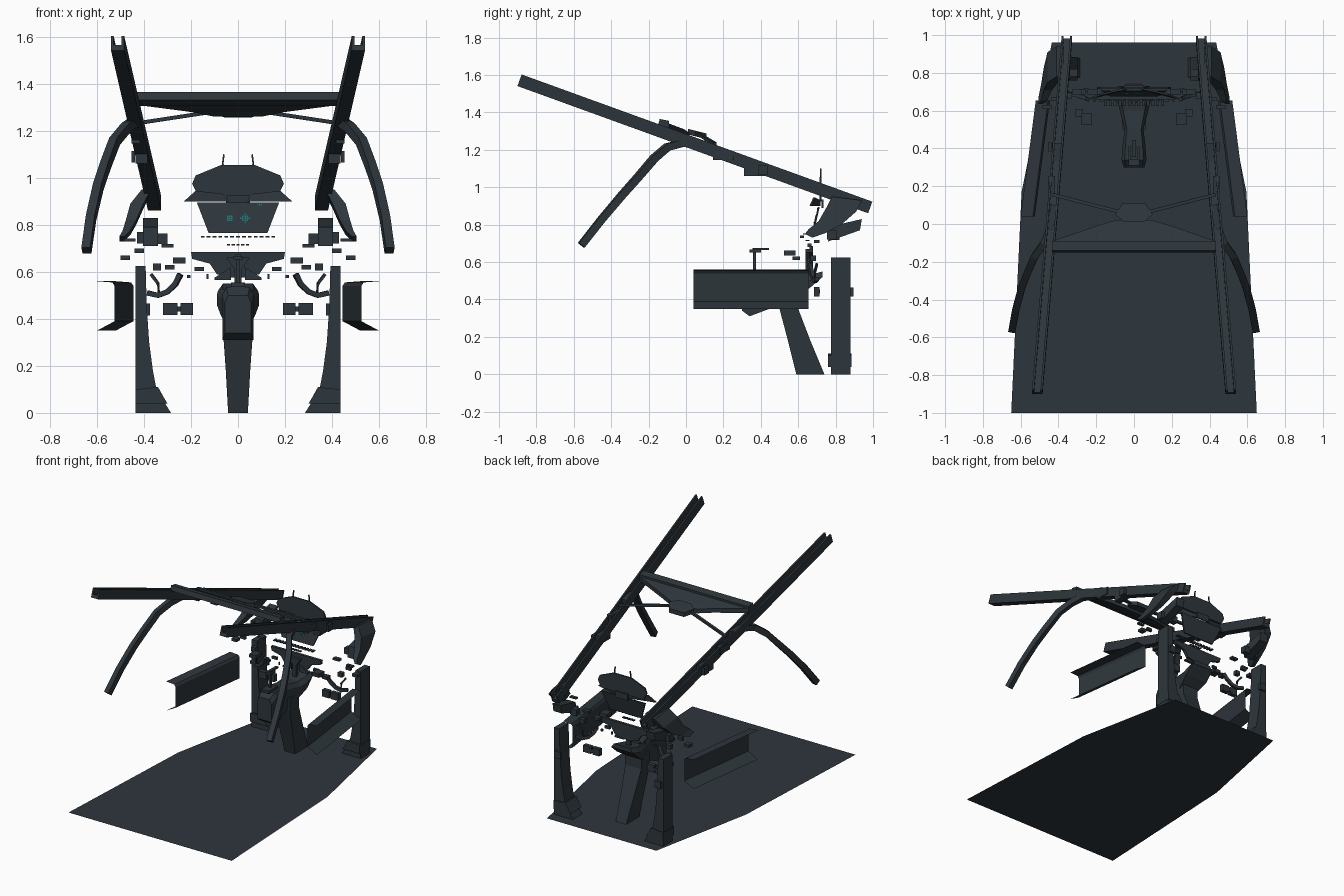
import bpy, bmesh, math
from mathutils import Vector


def material(name, rgb):
    m = bpy.data.materials.new(name)
    m.diffuse_color = (*rgb, 1)
    return m


SLATE = material("dark slate", (0.027, 0.037, 0.045))
TEAL = material("teal light", (0.008, 0.26, 0.28))


def finish(name, verts, faces, mat=SLATE):
    me = bpy.data.meshes.new(name)
    me.from_pydata([tuple(v) for v in verts], [], faces)
    bm = bmesh.new()
    bm.from_mesh(me)
    bmesh.ops.recalc_face_normals(bm, faces=bm.faces)
    bm.to_mesh(me)
    bm.free()
    me.materials.append(mat)
    ob = bpy.data.objects.new(name, me)
    bpy.context.collection.objects.link(ob)
    return ob


def sides(name, mirror):
    return [("right_" + name, 1), ("left_" + name, -1)] if mirror else [(name, 1)]


def loft(name, rings, mirror=False, closed=True, mat=SLATE):
    """Skin rings of equal point count; closed rings get end caps."""
    n = len(rings[0])
    faces = []
    for i in range(len(rings) - 1):
        for j in range(n if closed else n - 1):
            k = (j + 1) % n
            faces.append((i * n + j, i * n + k, i * n + n + k, i * n + n + j))
    if closed:
        faces += [tuple(range(n)), tuple(range((len(rings) - 1) * n, len(rings) * n))]
    for nm, s in sides(name, mirror):
        finish(nm, [(p[0] * s, p[1], p[2]) for r in rings for p in r], faces, mat)


def sweep(name, path, w, h, mirror=False):
    """Rectangular bar along a path."""
    pts = [Vector(p) for p in path]
    rings = []
    for i, p in enumerate(pts):
        t = (pts[min(i + 1, len(pts) - 1)] - pts[max(i - 1, 0)]).normalized()
        a = t.cross(Vector((0, 0, 1)) if abs(t.z) < 0.95 else Vector((0, 1, 0))).normalized()
        b = a.cross(t)
        rings.append([p + a * w / 2 * u + b * h / 2 * v
                      for u, v in ((-1, -1), (1, -1), (1, 1), (-1, 1))])
    loft(name, rings, mirror)


def boxes(name, specs, mirror=False, mat=SLATE):
    """Several boxes (centre, size) in one object."""
    for nm, s in sides(name, mirror):
        v, f = [], []
        for cx, cy, cz, sx, sy, sz in specs:
            o = len(v)
            v += [(s * (cx + sx / 2 * a), cy + sy / 2 * b, cz + sz / 2 * c)
                  for c in (-1, 1) for a, b in ((-1, -1), (1, -1), (1, 1), (-1, 1))]
            f += [tuple(o + i for i in q) for q in
                  ((0, 1, 2, 3), (4, 5, 6, 7), (0, 1, 5, 4), (1, 2, 6, 5), (2, 3, 7, 6), (3, 0, 4, 7))]
        finish(nm, v, f, mat)


def plate(name, outline, y, thick=0.01, mirror=False):
    """Upright plate; outline points are (x, z) or (x, z, y offset)."""
    rings = [[(p[0], y + d + (p[2] if len(p) > 2 else 0), p[1]) for p in outline]
             for d in (-thick / 2, thick / 2)]
    loft(name, rings, mirror)


def symmetric(half):
    return half + [(-x, z) for x, z in reversed(half) if x]


# Floor
fl = [(0.65, -1), (0.595, 0.17), (0.435, 0.96)]
finish("floor", [(x, y, 0) for x, y in symmetric(fl)], [tuple(range(6))])

# Canopy rails: grooved channels sloping down to the back
up = Vector((0, 0.34, 0.94))
chan = [(-.028, -.033), (.028, -.033), (.028, .033), (.017, .033),
        (.017, -.008), (-.017, -.008), (-.017, .033), (-.028, .033)]
loft("canopy_rail", [[Vector(p) + Vector((x, 0, 0)) + up * z for x, z in chan]
                     for p in ((0.512, -0.89, 1.572), (0.355, 0.985, 0.892))], mirror=True)
boxes("rail_lamp", [(0.41, 0.37, 1.09, 0.05, 0.12, 0.06), (0.435, 0.2, 1.17, 0.035, 0.11, 0.05),
                    (0.445, 0.41, 1.09, 0.015, 0.05, 0.05)], mirror=True)

# Cross beam with tapering hanger and hub
loft("cross_beam", [[(x, -0.15, 1.33), (x, -0.14, 1.365), (x, -0.09, 1.355), (x, -0.09, 1.305)]
                    for x in (-0.435, 0.435)])
loft("beam_hanger", [[(-a, y, z), (a, y, z), (a, y, z - h), (-a, y, z - h)]
                     for y, a, z, h in ((-0.09, 0.43, 1.34, 0.03), (-0.01, 0.2, 1.31, 0.03),
                                        (0.02, 0.1, 1.29, 0.03))])
hub = [(-0.1, 0.05), (-0.05, 0.01), (0.05, 0.01), (0.1, 0.05), (0.06, 0.11), (-0.06, 0.11)]
loft("beam_hub", [[(x, y, z - 0.25 * y) for x, y in hub] for z in (1.285, 1.315)])
sweep("hub_strut", [(0.08, 0.065, 1.285), (0.43, 0.155, 1.232)], 0.018, 0.016, mirror=True)

# Curved side arms
sweep("side_arm", [(0.42, 0.10, 1.23), (0.445, -0.02, 1.235), (0.475, -0.10, 1.215),
                   (0.525, -0.17, 1.155), (0.565, -0.26, 1.05), (0.595, -0.34, 0.96),
                   (0.625, -0.45, 0.83), (0.645, -0.56, 0.69)], 0.038, 0.04, mirror=True)

# Brackets where the rails meet the dash
loft("rail_bracket", [[(x - t, y - w, z), (x + t, y - w, z), (x + t, y + w, z - .02), (x - t, y + w, z - .02)]
                      for x, y, z, w, t in ((0.39, 0.86, 0.95, 0.08, 0.02), (0.43, 0.83, 0.89, 0.08, 0.028),
                                            (0.455, 0.77, 0.82, 0.06, 0.022),
                                            (0.475, 0.70, 0.775, 0.045, 0.016),
                                            (0.495, 0.655, 0.75, 0.02, 0.01))], mirror=True)

# Corner housings beside the dash
house = [(0.76, 0.71), (0.77, 0.79), (0.94, 0.83), (0.93, 0.77)]
loft("corner_housing", [[(x, y, z) for y, z in house] for x in (0.34, 0.405)], mirror=True)
boxes("housing_detail", [(0.325, 0.8, 0.74, 0.05, 0.04, 0.045), (0.415, 0.78, 0.745, 0.03, 0.05, 0.05),
                         (0.30, 0.70, 0.71, 0.05, 0.03, 0.015), (0.48, 0.66, 0.66, 0.04, 0.04, 0.02),
                         (0.42, 0.66, 0.69, 0.04, 0.02, 0.02), (0.46, 0.62, 0.735, 0.05, 0.02, 0.012)],
      mirror=True)

# Side columns with flared feet
loft("side_column", [[(a, .775, z), (0.435, .775, z), (0.435, .88, z), (a, .88, z)]
                     for z, a in ((0, .285), (.04, .31), (.09, .345), (.18, .362),
                                  (.3, .378), (.45, .388), (.625, .393))], mirror=True)
loft("column_foot", [[(a, .76, z), (0.437, .76, z - d), (0.437, .885, z - d), (a, .885, z)]
                     for z, a, d in ((.04, .30, 0), (.065, .315, 0), (.11, .34, .01))], mirror=True)
boxes("column_clip", [(0.40, 0.885, 0.44, 0.05, 0.02, 0.05)], mirror=True)

# Side consoles: C-shaped panels open to the outside
cee = [(0.6, 0.56), (0.535, 0.555), (0.525, 0.54), (0.525, 0.39), (0.6, 0.35)]
loft("side_console", [[(x - s, y, z) for x, z in cee] for y, s in ((0.04, 0), (0.655, 0.08))],
     mirror=True, closed=False)

# Centre console tongue and pedestal
loft("center_console", [[(-a, y, lo), (a, y, lo), (a, y, hi - .03), (a * .75, y, hi),
                         (-a * .75, y, hi), (-a, y, hi - .03)]
                        for y, a, lo, hi in ((.30, .055, .34, .50), (.34, .066, .31, .535), (.42, .06, .34, .535),
                                             (.5, .05, .37, .53), (.6, .075, .42, .52),
                                             (.66, .09, .46, .53), (.73, .085, .52, .55))])
loft("pedestal", [[(-a, y0, z), (a, y0, z), (a, y1, z), (-a, y1, z)]
                  for z, a, y0, y1 in ((0, .042, .59, .74), (.18, .052, .545, .665),
                                       (.35, .064, .50, .60), (.44, .064, .50, .60))])
boxes("throttle", [(0, 0.365, 0.6, 0.016, 0.016, 0.15), (0, 0.37, 0.66, 0.04, 0.06, 0.016),
                   (0, 0.40, 0.67, 0.02, 0.09, 0.012), (0, 0.36, 0.545, 0.06, 0.1, 0.02)])

# Lower dash panel and its stem
plate("lower_dash", symmetric([(0.2, 0.685), (0.195, 0.655), (0.12, 0.635), (0.09, 0.59), (0.03, 0.575)]), 0.67, 0.02)
plate("dash_stem", symmetric([(0.05, 0.66), (0.015, 0.61), (0.015, 0.52)]), 0.65, 0.02)
plate("dash_fin", [(0.03, 0.62), (0.1, 0.575), (0.1, 0.565), (0.03, 0.565)], 0.66, 0.02, mirror=True)
boxes("dash_switch", [(0.165, 0.655, 0.612, 0.04, 0.015, 0.018), (0.13, 0.655, 0.58, 0.008, 0.01, 0.02),
                      (0.21, 0.655, 0.58, 0.016, 0.015, 0.014), (0.25, 0.555, 0.648, 0.055, 0.06, 0.026),
                      (0.29, 0.59, 0.62, 0.04, 0.04, 0.02), (0.345, 0.68, 0.62, 0.035, 0.03, 0.03)], mirror=True)
boxes("key_row", [(-0.15 + i * 0.025, 0.64, 0.75, 0.016, 0.03, 0.007) for i in range(13)]
      + [(i * 0.02, 0.65, 0.715, 0.014, 0.02, 0.006) for i in range(-2, 3)])

# Curved handles and pedals
sweep("handle", [(0.385, 0.70, 0.51), (0.34, 0.69, 0.50), (0.30, 0.68, 0.515),
                 (0.265, 0.67, 0.55), (0.245, 0.66, 0.59)], 0.02, 0.022, mirror=True)
sweep("handle_brace", [(0.37, 0.7, 0.59), (0.34, 0.69, 0.55), (0.335, 0.69, 0.49)], 0.012, 0.012, mirror=True)
boxes("pedal", [(0.218, 0.7, 0.442, 0.055, 0.03, 0.05), (0.288, 0.7, 0.442, 0.06, 0.03, 0.05),
                (0.255, 0.71, 0.442, 0.03, 0.015, 0.02)], mirror=True)

# Display screens: centre, top hood and wings
plate("center_screen", [(-0.175, 0.895, .01), (0.175, 0.895, .01), (0.125, 0.765, -.02), (-0.125, 0.765, -.02)], 0.70)
plate("top_screen", symmetric([(0.07, 1.055), (0.18, 1.01), (0.195, 0.975), (0.17, 0.925), (0.06, 0.925)]), 0.72)
plate("wing_screen", [(0.04, 0.90, 0), (0.23, 0.90, -.05), (0.18, 0.945, -.03), (0.05, 0.93, 0)], 0.715, mirror=True)
plate("screen_bar", [(-0.05, 0.935), (0.05, 0.935), (0.05, 0.89), (-0.05, 0.89)], 0.73)
sweep("antenna", [(0.055, 0.72, 1.03), (0.065, 0.72, 1.06), (0.06, 0.72, 1.10)], 0.007, 0.007, mirror=True)

# Teal screen markings
dots = [(0.03 + 0.009 * i, 0.828 + 0.009 * j) for i in range(-2, 3) for j in range(-2, 3) if abs(i) + abs(j) < 3]
dots += [(-0.035 + 0.009 * i, 0.828 + 0.009 * j) for i in range(-1, 2) for j in (-1, 0, 1)]
dots += [(0.09, 0.885), (0.1, 0.885)]
boxes("screen_marks", [(x, 0.6935 + (z - 0.828) * 0.23 - 0.004, z, 0.006, 0.006, 0.006) for x, z in dots], mat=TEAL)
